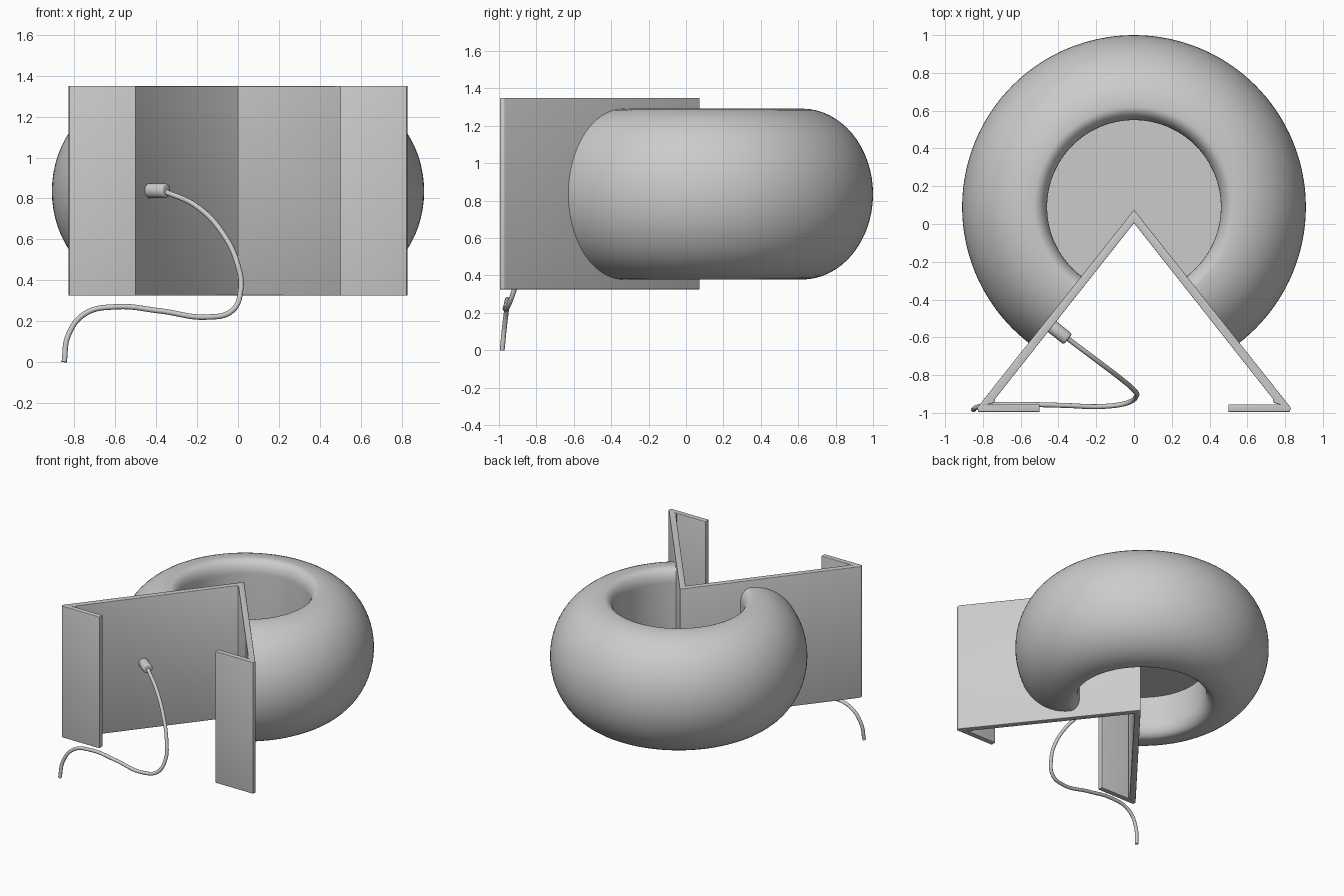
import bpy, bmesh, math
from mathutils import Vector

cube = bpy.data.objects.get("Cube")
if cube:
    bpy.data.objects.remove(cube, do_unlink=True)

grey = bpy.data.materials.new("plain grey")
grey.use_nodes = True
grey.diffuse_color = (0.6, 0.6, 0.6, 1)
grey.node_tree.nodes["Principled BSDF"].inputs["Base Color"].default_value = (0.6, 0.6, 0.6, 1)

CENTRE = Vector((0, 0.09, 0.835))   # middle of the ring


def make(name, bm):
    bmesh.ops.remove_doubles(bm, verts=bm.verts, dist=1e-5)
    bmesh.ops.recalc_face_normals(bm, faces=bm.faces)
    mesh = bpy.data.meshes.new(name)
    bm.to_mesh(mesh)
    bm.free()
    mesh.materials.append(grey)
    obj = bpy.data.objects.new(name, mesh)
    bpy.context.collection.objects.link(obj)
    return obj


def activate(obj):
    bpy.ops.object.select_all(action='DESELECT')
    obj.select_set(True)
    bpy.context.view_layer.objects.active = obj


def smooth(obj, degrees=40):
    activate(obj)
    bpy.ops.object.shade_smooth_by_angle(angle=math.radians(degrees))


def bevel(obj, width, limit=30):
    mod = obj.modifiers.new("rounded edges", 'BEVEL')
    mod.width = width
    mod.segments = 3
    mod.limit_method = 'ANGLE'
    mod.angle_limit = math.radians(limit)
    activate(obj)
    bpy.ops.object.modifier_apply(modifier=mod.name)


def prism(name, outline, low, high):
    bm = bmesh.new()
    face = bm.faces.new([bm.verts.new((x, y, low)) for x, y in outline])
    up = bmesh.ops.extrude_face_region(bm, geom=[face])
    moved = [v for v in up["geom"] if isinstance(v, bmesh.types.BMVert)]
    bmesh.ops.translate(bm, verts=moved, vec=(0, 0, high - low))
    if not face.is_valid or len(bm.faces) < len(outline) + 2:
        bmesh.ops.holes_fill(bm, edges=bm.edges)
    return make(name, bm)


def revolve(name, profile, steps=128):
    bm = bmesh.new()
    verts = [bm.verts.new(CENTRE + Vector((r, 0, z))) for r, z in profile]
    edges = [bm.edges.new((a, b)) for a, b in zip(verts, verts[1:] + verts[:1])]
    bmesh.ops.spin(bm, geom=verts + edges, cent=CENTRE, axis=(0, 0, 1),
                   angle=math.tau, steps=steps, use_merge=False)
    return make(name, bm)


def arc(cx, cz, rx, rz, start, end, count):
    angles = [math.radians(start + (end - start) * i / count) for i in range(count + 1)]
    return [(cx + rx * math.cos(a), cz + rz * math.sin(a)) for a in angles]


# Fat ring with a straight bore and rounded lips
profile = arc(0.53, 0, 0.38, 0.457, -90, 90, 32)
profile += arc(0.53, 0.357, 0.07, 0.1, 90, 180, 8)[1:]
profile += arc(0.53, -0.357, 0.07, 0.1, 180, 270, 8)[:-1]
ring = revolve("ring", profile)

# Thin floor closing the bore
floor = prism("bore_floor", [(x, y + CENTRE.y) for x, y in arc(0, 0, 0.465, 0.465, 0, 357, 119)],
              0.69, 0.71)

# Wedge that opens the ring along the folded panel
wedge = prism("wedge_cutter", [(0, 0.04), (-1.217, -1.5), (1.217, -1.5)], -0.5, 2)
for obj in (ring, floor):
    mod = obj.modifiers.new("wedge cut", 'BOOLEAN')
    mod.operation = 'DIFFERENCE'
    mod.solver = 'EXACT'
    mod.object = wedge
    activate(obj)
    bpy.ops.object.modifier_apply(modifier=mod.name)
    smooth(obj)
bpy.data.objects.remove(wedge, do_unlink=True)

# Folded sheet panel: V with a flange on each end
half = [(0.83, -0.972), (0.825, -0.995), (0.5, -0.995), (0.5, -0.955),
        (0.77, -0.955), (0.74, -0.947), (0.735, -0.925)]
outline = [(0, 0.075)] + half + [(0, 0.005)] + [(-x, y) for x, y in reversed(half)]
panel = prism("folded_panel", outline, 0.325, 1.35)
bevel(panel, 0.01, 50)
smooth(panel, 35)

# Plug standing out from the panel
axis = Vector((0.785, -0.62, 0))
bm = bmesh.new()
bmesh.ops.create_cone(bm, cap_ends=True, segments=32, radius1=0.036, radius2=0.036, depth=0.13)
bmesh.ops.rotate(bm, verts=bm.verts, matrix=axis.to_track_quat('Z', 'Y').to_matrix())
bmesh.ops.translate(bm, verts=bm.verts, vec=(-0.4, -0.57, 0.838))
plug = make("plug", bm)
bevel(plug, 0.012)
smooth(plug)

# Cable running from the plug down to the ground
path = [(-0.36, -0.6, 0.835), (-0.2, -0.72, 0.76), (-0.075, -0.815, 0.63),
        (0, -0.88, 0.47), (0.013, -0.91, 0.35), (-0.03, -0.945, 0.25),
        (-0.15, -0.965, 0.22), (-0.38, -0.96, 0.25), (-0.6, -0.955, 0.27),
        (-0.75, -0.957, 0.235), (-0.83, -0.97, 0.13), (-0.85, -0.983, 0)]
curve = bpy.data.curves.new("cable", 'CURVE')
curve.dimensions = '3D'
curve.bevel_depth = 0.013
curve.bevel_resolution = 4
curve.use_fill_caps = True
spline = curve.splines.new('BEZIER')
spline.bezier_points.add(len(path) - 1)
for point, co in zip(spline.bezier_points, path):
    point.co = co
    point.handle_left_type = point.handle_right_type = 'AUTO'
curve.materials.append(grey)
cable = bpy.data.objects.new("cable", curve)
bpy.context.collection.objects.link(cable)
activate(cable)
bpy.ops.object.convert(target='MESH')
smooth(bpy.context.view_layer.objects.active)
